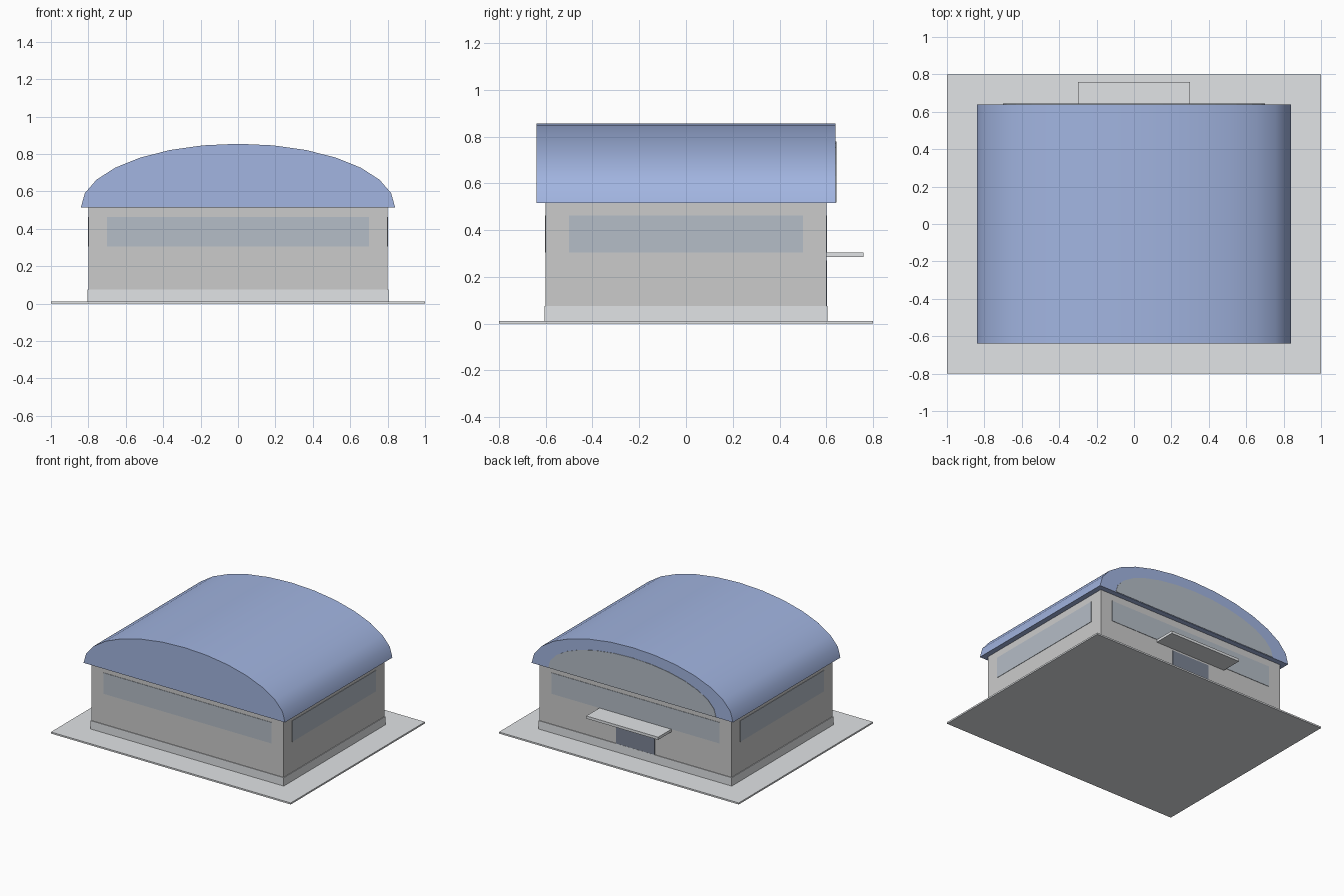
import bpy, bmesh
from math import sin, cos, pi, radians

if "Cube" in bpy.data.objects:
    bpy.data.objects.remove(bpy.data.objects["Cube"])


def material(name, rgb):
    m = bpy.data.materials.new(name)
    m.diffuse_color = (*rgb, 1)
    m.use_nodes = True
    m.node_tree.nodes["Principled BSDF"].inputs["Base Color"].default_value = m.diffuse_color
    return m


ROOF = material("roof_blue", (0.36, 0.46, 0.75))
GLASS = material("glass", (0.46, 0.51, 0.57))
DOOR = material("door_dark", (0.2, 0.23, 0.3))
PALE = material("pale_concrete", (0.75, 0.77, 0.79))


def add_object(name, bm, mat):
    bmesh.ops.recalc_face_normals(bm, faces=bm.faces)
    mesh = bpy.data.meshes.new(name)
    bm.to_mesh(mesh)
    bm.free()
    ob = bpy.data.objects.new(name, mesh)
    bpy.context.collection.objects.link(ob)
    if mat:
        mesh.materials.append(mat)
    return ob


def box(name, x, y, z, mat=None):
    """Box from (min, max) ranges on each axis."""
    bm = bmesh.new()
    bmesh.ops.create_cube(bm, size=1)
    for v in bm.verts:
        for i, (lo, hi) in enumerate((x, y, z)):
            v.co[i] = hi if v.co[i] > 0 else lo
    return add_object(name, bm, mat)


def half_ellipse(name, a, h, z0, y, segs, mat):
    """Solid half-elliptical vault running along y."""
    bm = bmesh.new()
    ring = [bm.verts.new((a * cos(pi * i / segs), y[0], z0 + h * sin(pi * i / segs)))
            for i in range(segs + 1)]
    face = bm.faces.new(ring)
    ext = bmesh.ops.extrude_face_region(bm, geom=[face], use_keep_orig=True)
    for g in ext["geom"]:
        if isinstance(g, bmesh.types.BMVert):
            g.co.y = y[1]
    return add_object(name, bm, mat)


# Ground slab, plinth and walls
box("ground_slab", (-1, 1), (-0.8, 0.8), (0, 0.012), PALE)
box("plinth", (-0.805, 0.805), (-0.605, 0.605), (0.012, 0.075), PALE)
box("walls", (-0.8, 0.8), (-0.6, 0.6), (0.075, 0.515))

# Vaulted roof, smooth along the curve
roof = half_ellipse("vaulted_roof", 0.84, 0.34, 0.515, (-0.64, 0.64), 14, ROOF)
bpy.context.view_layer.objects.active = roof
roof.select_set(True)
bpy.ops.object.shade_smooth_by_angle(angle=radians(40))

# Glazed gable on the back
half_ellipse("gable_glazing", 0.70, 0.26, 0.518, (0.638, 0.643), 14, GLASS)

# Window bands on all four walls
for s, end, side in ((-1, "front", "left"), (1, "back", "right")):
    box(end + "_window", (-0.7, 0.7), sorted((s * 0.598, s * 0.603)), (0.305, 0.463), GLASS)
    box(side + "_window", sorted((s * 0.798, s * 0.803)), (-0.5, 0.5), (0.305, 0.463), GLASS)

# Back door and its canopy
box("door", (-0.16, 0.16), (0.598, 0.604), (0.07, 0.27), DOOR)
box("door_canopy", (-0.3, 0.3), (0.6, 0.76), (0.285, 0.305), PALE)
